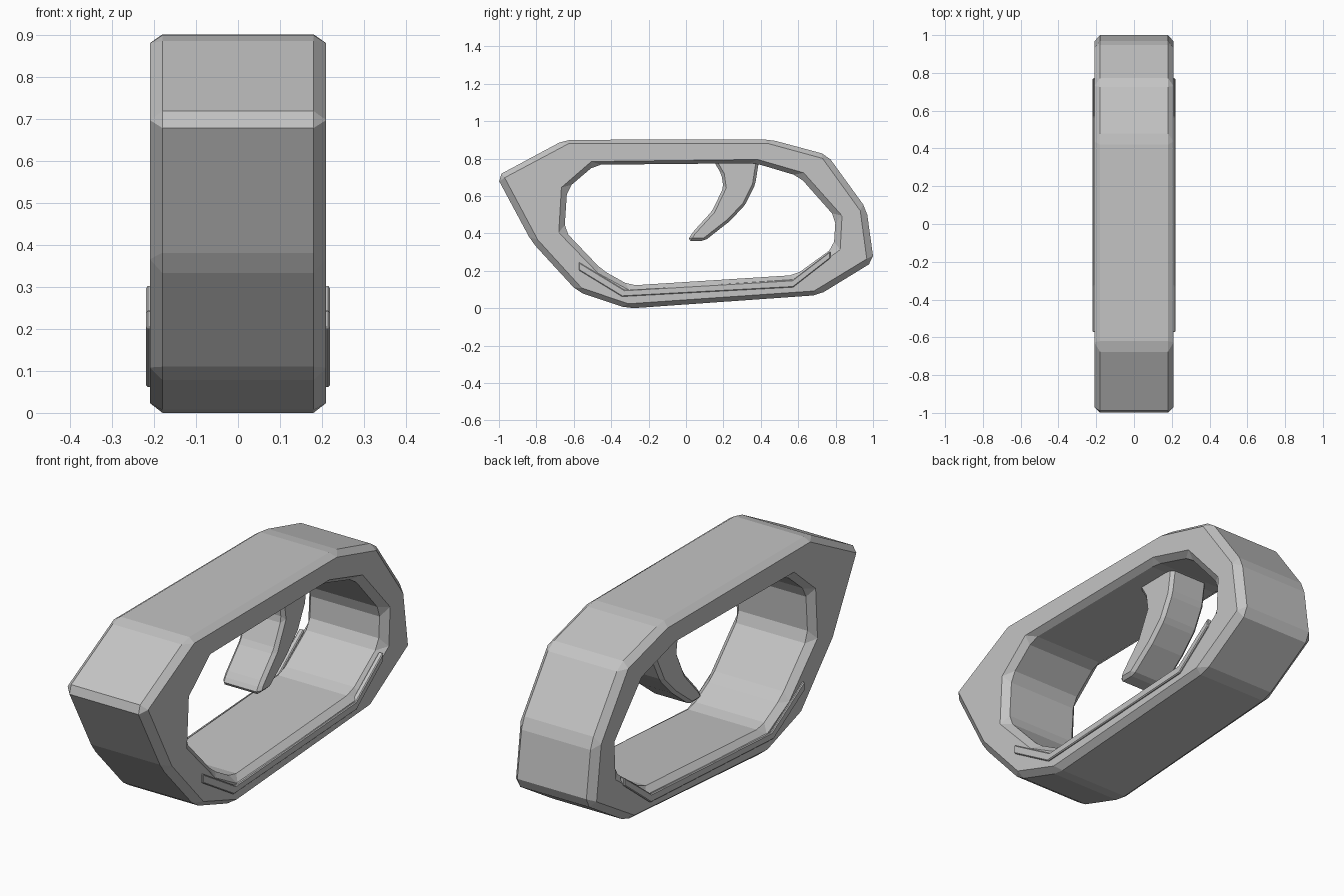
import bpy, bmesh

cube = bpy.data.objects.get("Cube")
if cube:
    bpy.data.objects.remove(cube, do_unlink=True)

metal = bpy.data.materials.new("grey metal")
metal.use_nodes = True
GREY = (0.55, 0.55, 0.55, 1)
metal.diffuse_color = GREY
metal.node_tree.nodes["Principled BSDF"].inputs["Base Color"].default_value = GREY


def finish(name, bm, bevel):
    """Turn a bmesh into a named object with chamfered edges."""
    bmesh.ops.recalc_face_normals(bm, faces=bm.faces)
    mesh = bpy.data.meshes.new(name)
    bm.to_mesh(mesh)
    bm.free()
    mesh.materials.append(metal)
    obj = bpy.data.objects.new(name, mesh)
    bpy.context.collection.objects.link(obj)
    mod = obj.modifiers.new("chamfer", "BEVEL")
    mod.width = bevel
    mod.segments = 1
    mod.limit_method = "ANGLE"
    mod.angle_limit = 0.14
    return obj


def loop_pair(bm, profile, x0, x1):
    """Place a (y, z) profile at two x positions."""
    return [[bm.verts.new((x, y, z)) for y, z in profile] for x in (x0, x1)]


def sides(bm, a, b):
    """Join two matching loops with quads."""
    n = len(a)
    for i in range(n):
        j = (i + 1) % n
        bm.faces.new((a[i], a[j], b[j], b[i]))


def prism(name, profile, x0, x1, bevel):
    bm = bmesh.new()
    a, b = loop_pair(bm, profile, x0, x1)
    sides(bm, a, b)
    bm.faces.new(a)
    bm.faces.new(b)
    return finish(name, bm, bevel)


# Guard ring: outer and inner outlines with matching corners
outer = [(-1.013, .705), (-.65, .9), (.45, .902), (.755, .82), (.965, .53),
         (1.004, .25), (.71, .07), (-.31, -.002), (-.58, .088), (-.825, .355)]
inner = [(-.635, .64), (-.485, .767), (.37, .775), (.605, .705), (.8, .485),
         (.79, .325), (.585, .177), (-.3, .121), (-.45, .205), (-.65, .415)]
bm = bmesh.new()
out_a, out_b = loop_pair(bm, outer, -.21, .21)
in_a, in_b = loop_pair(bm, inner, -.21, .21)
for a, b in ((out_a, out_b), (in_a, in_b), (out_a, in_a), (out_b, in_b)):
    sides(bm, a, b)
finish("guard_ring", bm, .03)

# Curved trigger hanging from the top of the opening
trigger = [(.14, .8), (.19, .715), (.2, .645), (.14, .52), (.035, .405), (.008, .36),
           (.1, .36), (.23, .462), (.315, .55), (.37, .66), (.392, .8)]
prism("trigger", trigger, -.1, .1, .015)

# Thin rail along the lower edge of each side
rail = [(-.573, .246), (-.573, .203), (-.342, .062), (.573, .112),
        (.772, .267), (.772, .305), (.568, .15), (-.328, .097)]
for side, name in ((1, "left_rail"), (-1, "right_rail")):
    prism(name, rail, side * .195, side * .219, .004)
